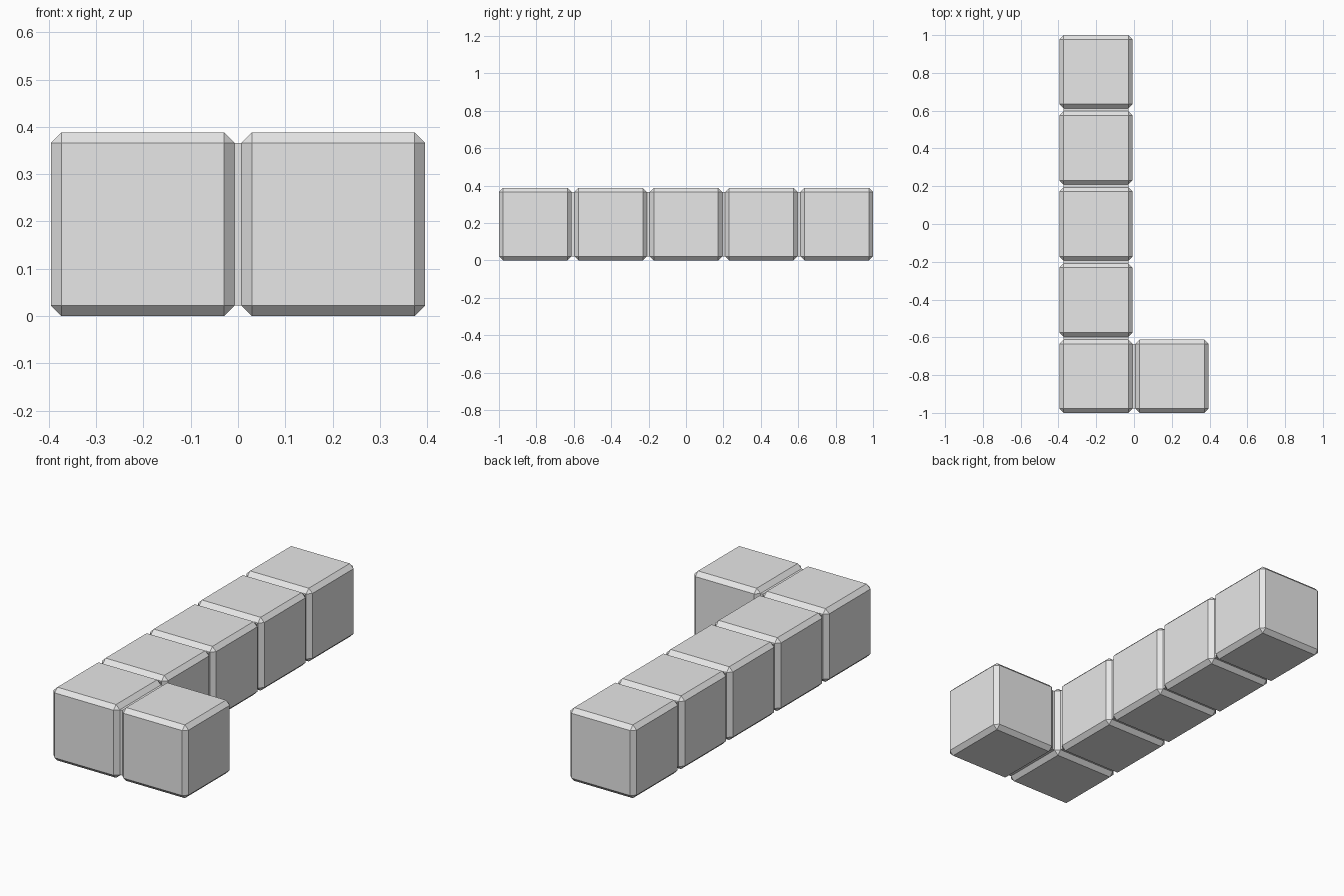
import bpy

SIZE = 0.388     # edge of one block
PITCH = 0.403    # spacing of the blocks
CHAMFER = 0.022

old = bpy.data.objects.get("Cube")
if old:
    bpy.data.objects.remove(old, do_unlink=True)

# Single plain grey
grey = bpy.data.materials.new("light_grey")
grey.use_nodes = True
colour = (0.8, 0.8, 0.8, 1)
grey.diffuse_color = colour
grey.node_tree.nodes["Principled BSDF"].inputs["Base Color"].default_value = colour


def box(name, centre, size, chamfer=0):
    bpy.ops.mesh.primitive_cube_add(size=1, location=centre)
    ob = bpy.context.object
    ob.name = name
    ob.scale = size
    bpy.ops.object.transform_apply(location=False, rotation=False, scale=True)
    ob.data.materials.append(grey)
    if chamfer:
        bevel = ob.modifiers.new("chamfer", "BEVEL")
        bevel.width = chamfer
        bevel.segments = 1
    return ob


x = PITCH / 2
z = SIZE / 2
first = -2 * PITCH
flat = SIZE - 2 * CHAMFER       # width of a block's flat face
gap = PITCH - SIZE + 0.004      # link, slightly sunk into both blocks

# Long row of blocks with the narrow links between them
for i in range(5):
    y = first + i * PITCH
    box(f"row_block_{i + 1}", (-x, y, z), (SIZE,) * 3, CHAMFER)
    if i < 4:
        box(f"row_link_{i + 1}", (-x, y + PITCH / 2, z), (flat, gap, flat))

# Block beside the front end of the row, and its link
box("side_block", (x, first, z), (SIZE,) * 3, CHAMFER)
box("side_link", (0, first, z), (gap, flat, flat))
